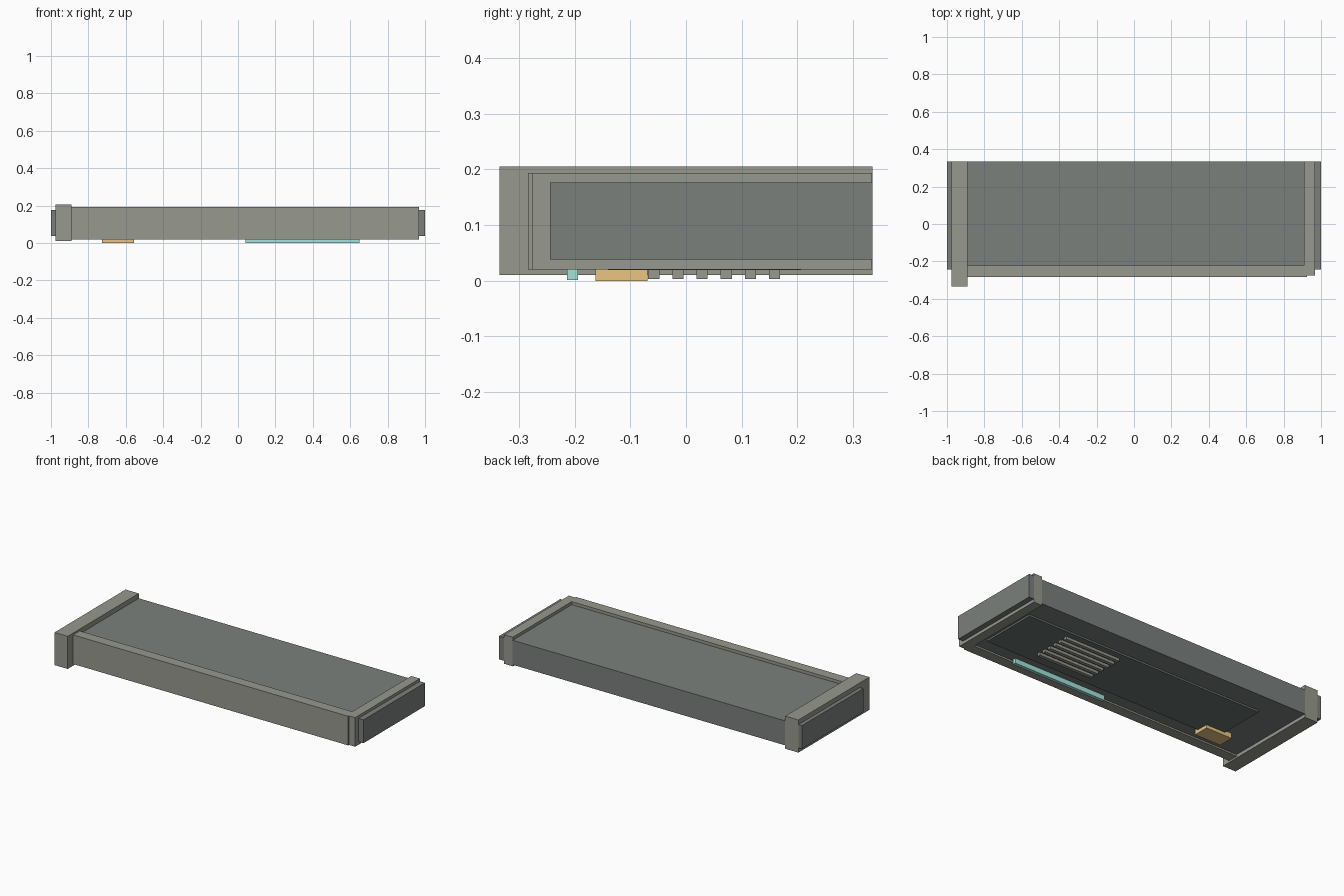
import bpy

if "Cube" in bpy.data.objects:
    bpy.data.objects.remove(bpy.data.objects["Cube"])


def material(name, color):
    m = bpy.data.materials.new(name)
    m.diffuse_color = color
    m.use_nodes = True
    m.node_tree.nodes["Principled BSDF"].inputs["Base Color"].default_value = m.diffuse_color
    return m


def box(name, x, y, z, mat):
    """Box given by its (min, max) range on each axis."""
    bpy.ops.mesh.primitive_cube_add(size=1, location=[sum(r) / 2 for r in (x, y, z)])
    o = bpy.context.object
    o.name = name
    o.scale = [r[1] - r[0] for r in (x, y, z)]
    bpy.ops.object.transform_apply(location=False, rotation=False, scale=True)
    o.data.materials.append(mat)
    return o


frame_grey = material("frame_grey", (0.31, 0.315, 0.27, 1))
deck_grey = material("deck_grey", (0.195, 0.216, 0.203, 1))
panel_grey = material("panel_grey", (0.14, 0.17, 0.165, 1))
teal = material("teal", (0.36, 0.78, 0.72, 1))
amber = material("amber", (0.83, 0.56, 0.22, 1))
BACK = 0.335

# Main slab, recessed below its front and side borders
box("deck", (-0.89, 0.91), (-0.222, BACK), (0.03, 0.176), deck_grey)
box("front_fascia", (-0.89, 0.926), (-0.284, -0.222), (0.02, 0.194), frame_grey)
box("right_trim", (0.91, 0.967), (-0.276, 0.334), (0.02, 0.194), frame_grey)

# Taller block at the left end
box("left_end_block", (-0.977, -0.89), (-0.335, BACK), (0.01, 0.205), frame_grey)

# Thin plates on both ends
for name, x in (("left_end_plate", (-1.0, -0.977)), ("right_end_plate", (0.967, 1.0))):
    box(name, x, (-0.244, BACK), (0.038, 0.177), deck_grey)

# Underside: service panel, vent bars, light strip and latch
box("under_panel", (-0.68, 0.89), (-0.14, 0.207), (0.019, 0.03), panel_grey)
for i in range(6):
    y = -0.058 + i * 0.0434
    box(f"vent_bar_{i + 1}", (0.24, 0.605), (y - 0.01, y + 0.01), (0.003, 0.02), frame_grey)
box("light_strip", (0.04, 0.65), (-0.214, -0.194), (0.001, 0.03), teal)
box("latch", (-0.727, -0.555), (-0.163, -0.069), (0.0, 0.03), amber)
